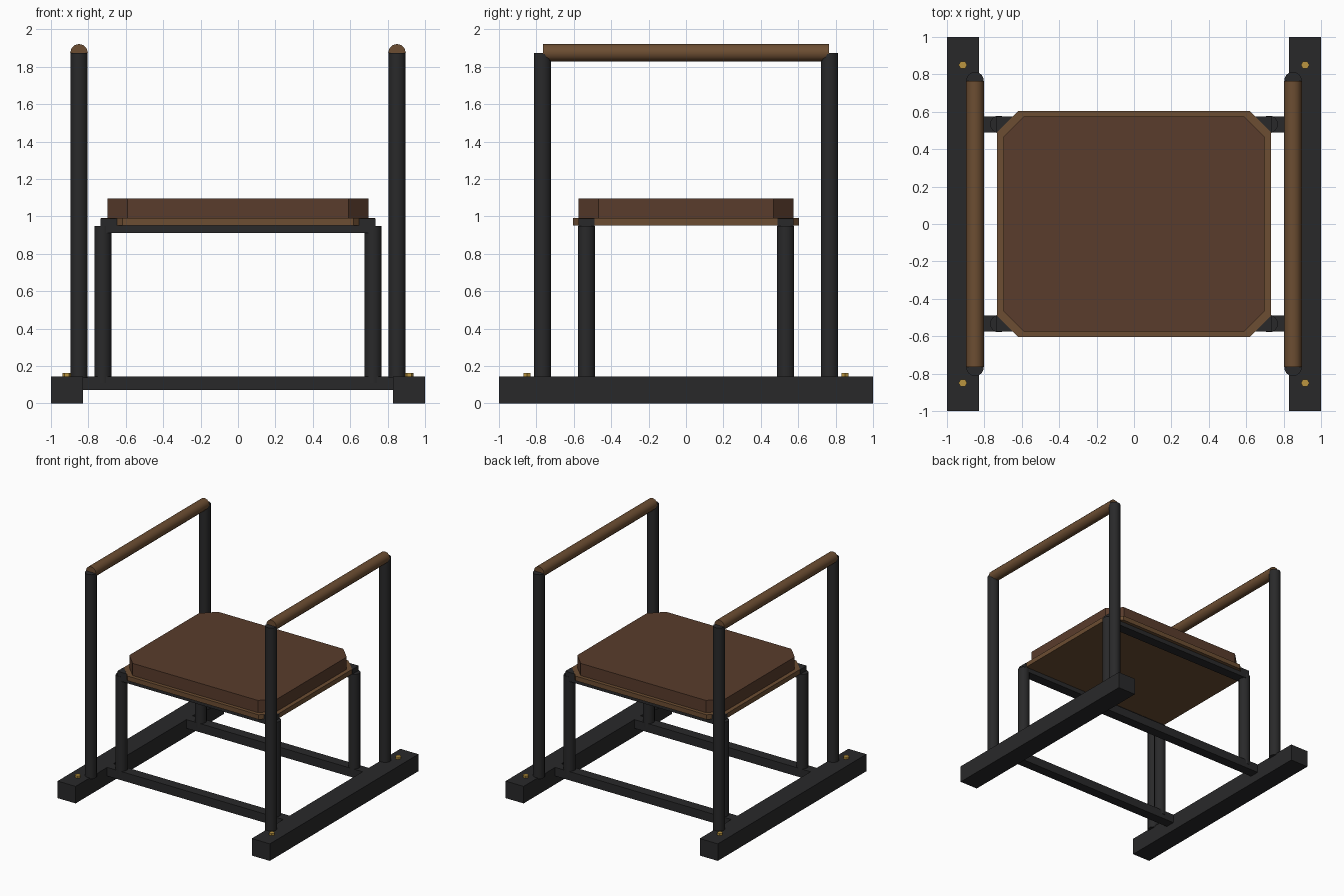
import bpy, bmesh, math

if "Cube" in bpy.data.objects:
    bpy.data.objects.remove(bpy.data.objects["Cube"])


def material(name, rgb):
    m = bpy.data.materials.new(name)
    m.diffuse_color = (*rgb, 1)
    m.use_nodes = True
    m.node_tree.nodes["Principled BSDF"].inputs["Base Color"].default_value = m.diffuse_color
    return m


METAL = material("dark_metal", (0.022, 0.022, 0.023))
WOOD = material("wood", (0.15, 0.075, 0.032))
LEATHER = material("leather", (0.1, 0.045, 0.025))
BRASS = material("brass", (0.5, 0.3, 0.05))


def box(name, center, size, mat):
    bpy.ops.mesh.primitive_cube_add(size=1, location=center)
    ob = bpy.context.object
    ob.name, ob.scale = name, size
    bpy.ops.object.transform_apply(location=False, rotation=False, scale=True)
    ob.data.materials.append(mat)
    return ob


def rod(name, center, radius, length, mat, sides=12, rot=(0, 0, 0), smooth=True):
    bpy.ops.mesh.primitive_cylinder_add(vertices=sides, radius=radius, depth=length,
                                        location=center, rotation=rot)
    ob = bpy.context.object
    ob.name = name
    ob.data.materials.append(mat)
    if smooth:
        bpy.ops.object.shade_smooth_by_angle(angle=math.radians(40))
    return ob


def panel(name, hx, hy, cut, z0, z1, mat):
    """Flat rectangular slab with clipped corners."""
    pts = [(hx, hy - cut), (hx - cut, hy), (cut - hx, hy), (-hx, hy - cut),
           (-hx, cut - hy), (cut - hx, -hy), (hx - cut, -hy), (hx, cut - hy)]
    bm = bmesh.new()
    face = bm.faces.new([bm.verts.new((x, y, z0)) for x, y in pts])
    ext = bmesh.ops.extrude_face_region(bm, geom=[face])
    bmesh.ops.translate(bm, vec=(0, 0, z1 - z0),
                        verts=[v for v in ext["geom"] if isinstance(v, bmesh.types.BMVert)])
    bmesh.ops.recalc_face_normals(bm, faces=bm.faces)
    mesh = bpy.data.meshes.new(name)
    bm.to_mesh(mesh)
    bm.free()
    mesh.materials.append(mat)
    ob = bpy.data.objects.new(name, mesh)
    bpy.context.collection.objects.link(ob)
    return ob


# Floor runners, handrails, posts, legs and bolts on each side
for sx, side in ((-1, "left"), (1, "right")):
    box(f"{side}_runner", (sx * 0.915, 0, 0.0725), (0.17, 2, 0.145), METAL)
    rod(f"{side}_handrail", (sx * 0.85, 0, 1.875), 0.047, 1.53, WOOD,
        rot=(math.pi / 2, 0, 0))
    for sy, end in ((-1, "front"), (1, "back")):
        rod(f"{end}_{side}_post", (sx * 0.85, sy * 0.767, 1.005), 0.047, 1.74, METAL,
            rot=(0, 0, math.pi / 12))
        rod(f"{end}_{side}_leg", (sx * 0.723, sy * 0.533, 0.53), 0.047, 0.84, METAL,
            rot=(0, 0, math.pi / 12))
        rod(f"{end}_{side}_bolt", (sx * 0.915, sy * 0.85, 0.15), 0.023, 0.026, BRASS,
            sides=6, rot=(0, 0, math.pi / 6), smooth=False)

# Cross members tying both sides together
for sy, end in ((-1, "front"), (1, "back")):
    box(f"{end}_floor_crossbar", (0, sy * 0.533, 0.108), (1.67, 0.085, 0.074), METAL)
    box(f"{end}_seat_crossbar", (0, sy * 0.533, 0.951), (1.47, 0.085, 0.078), METAL)

# Seat board and cushion
panel("seat_board", 0.732, 0.605, 0.115, 0.951, 0.991, WOOD)
panel("seat_cushion", 0.697, 0.575, 0.107, 0.99, 1.095, LEATHER)
